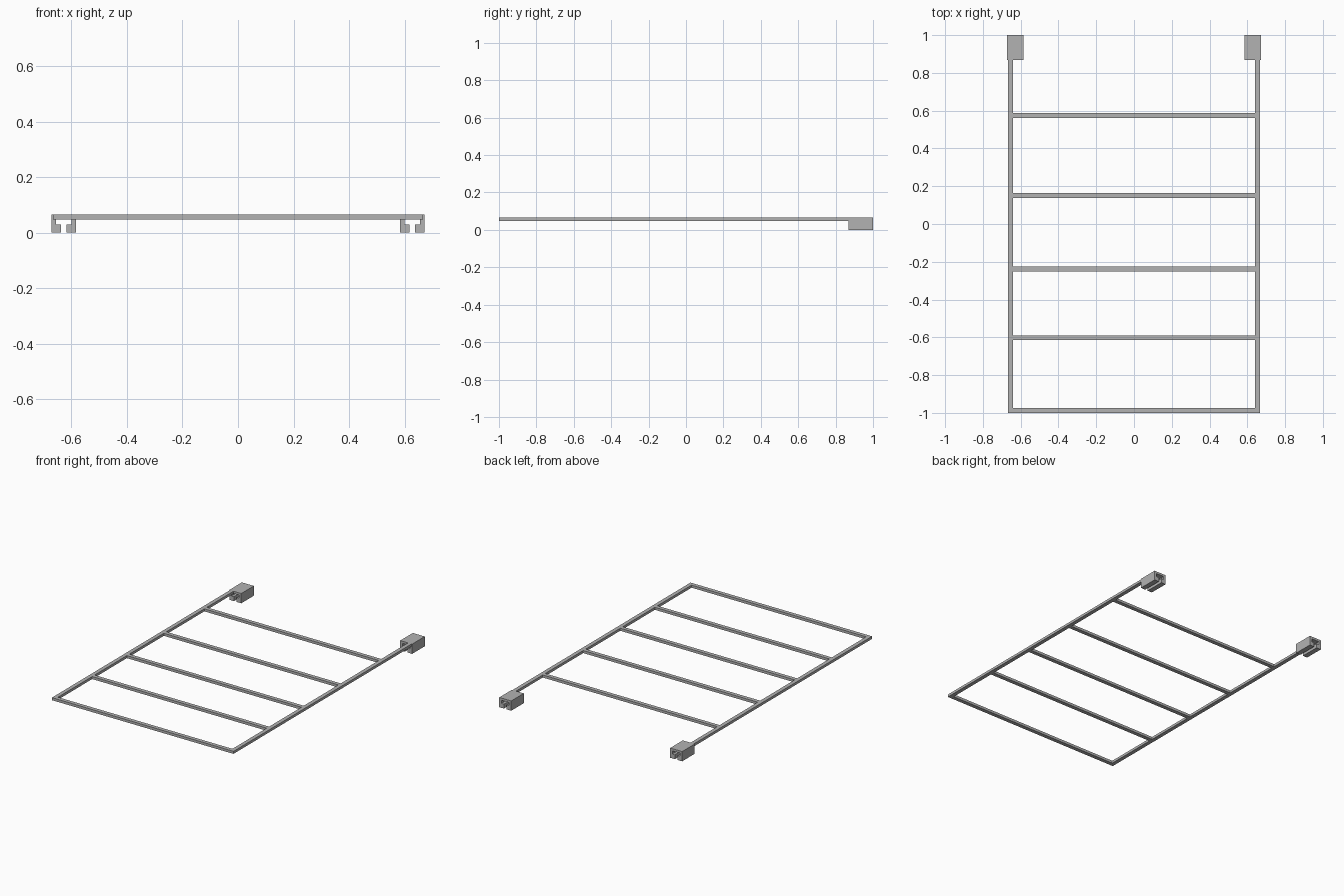
import bpy
import bmesh

cube = bpy.data.objects.get("Cube")
if cube:
    bpy.data.objects.remove(cube, do_unlink=True)

GREY = (0.45, 0.45, 0.45, 1.0)
metal = bpy.data.materials.new("plain grey metal")
metal.use_nodes = True
metal.diffuse_color = GREY
metal.node_tree.nodes["Principled BSDF"].inputs["Base Color"].default_value = GREY

TOP = 0.065          # top of the whole frame
BAR_BOTTOM = 0.048
BAR = 0.026          # bar width
RAIL_OUT = 0.667     # outer side of the rails
RAIL_IN = RAIL_OUT - BAR
SLEEVE_FRONT = 0.868


def extrude_y(name, profile, y0, y1):
    """Solid made from an x-z profile drawn at y0 and pulled to y1."""
    bm = bmesh.new()
    face = bm.faces.new([bm.verts.new((x, y0, z)) for x, z in profile])
    new = bmesh.ops.extrude_face_region(bm, geom=[face])["geom"]
    verts = [v for v in new if isinstance(v, bmesh.types.BMVert)]
    bmesh.ops.translate(bm, verts=verts, vec=(0, y1 - y0, 0))
    bmesh.ops.recalc_face_normals(bm, faces=bm.faces)
    mesh = bpy.data.meshes.new(name)
    bm.to_mesh(mesh)
    bm.free()
    mesh.materials.append(metal)
    obj = bpy.data.objects.new(name, mesh)
    bpy.context.collection.objects.link(obj)
    return obj


def bar(name, x0, x1, y0, y1):
    profile = [(x0, BAR_BOTTOM), (x1, BAR_BOTTOM), (x1, TOP), (x0, TOP)]
    return extrude_y(name, profile, y0, y1)


# Half of the slotted sleeve section: lip, inner wall, roof
half = [(0.01, 0), (0.01, 0.029), (0.0285, 0.029), (0.0285, 0.05)]
outer = [(0.044, TOP), (0.044, 0)]
section = ([(-x, z) for x, z in reversed(outer)][::1]
           + [(x, z) for x, z in outer]
           + half
           + [(-x, z) for x, z in reversed(half)])

# Side rails and the sleeves at their back ends
for side, sign in (("left", 1), ("right", -1)):
    bar(side + "_rail", sign * RAIL_IN, sign * RAIL_OUT, -1, SLEEVE_FRONT)
    centre = sign * 0.628
    extrude_y(side + "_slotted_sleeve",
              [(x + centre, z) for x, z in section], SLEEVE_FRONT, 1)

# Cross bars, from front to back
for i, y in enumerate((-0.987, -0.602, -0.238, 0.15, 0.575)):
    bar(f"cross_bar_{i + 1}", -RAIL_IN, RAIL_IN, y - BAR / 2, y + BAR / 2)
